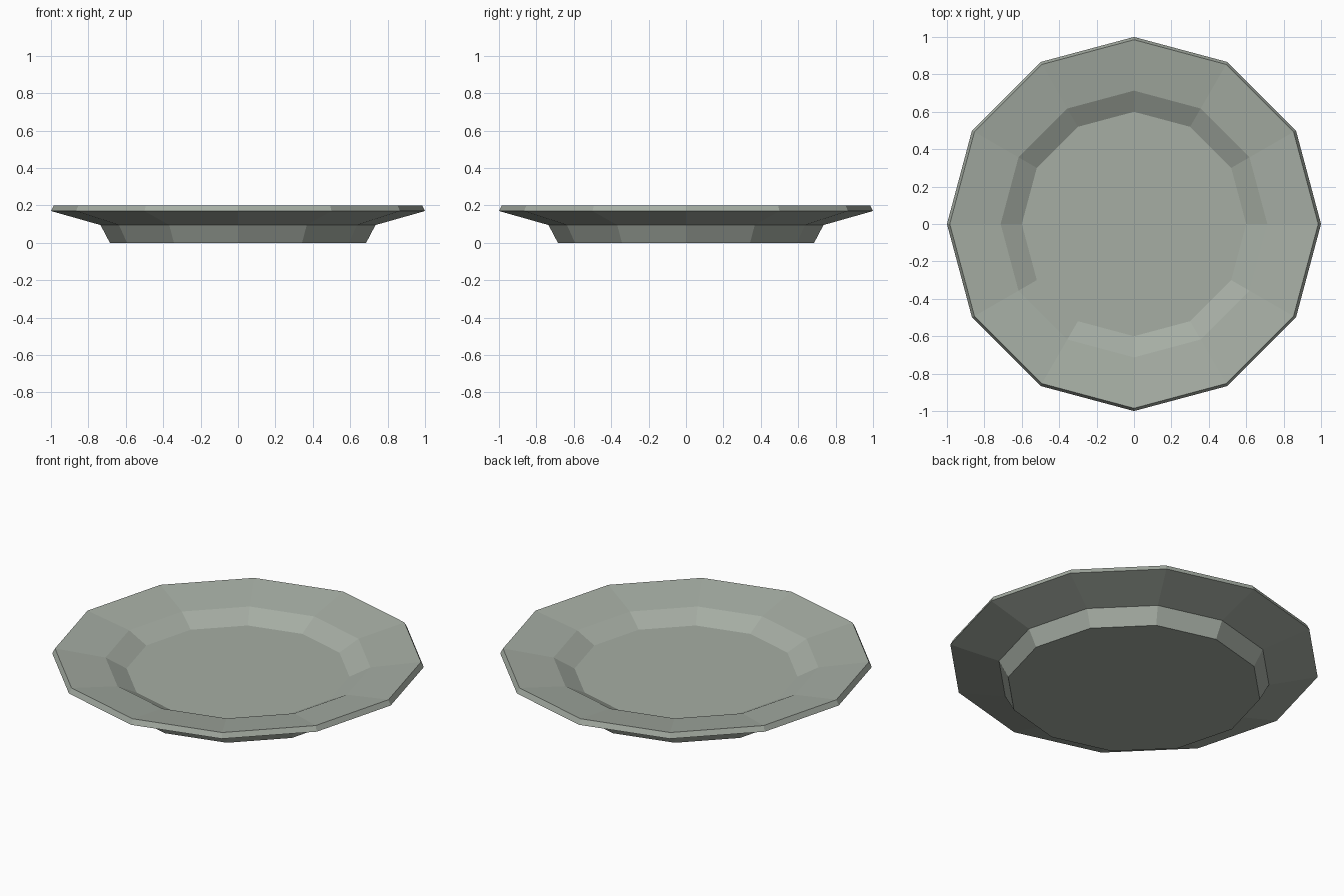
import bpy, bmesh, math

if "Cube" in bpy.data.objects:
    bpy.data.objects.remove(bpy.data.objects["Cube"])

SIDES = 12

# Single flat glaze colour
glaze = bpy.data.materials.new("grey_green_glaze")
glaze.diffuse_color = (0.38, 0.42, 0.37, 1.0)
glaze.use_nodes = True
glaze.node_tree.nodes["Principled BSDF"].inputs["Base Color"].default_value = glaze.diffuse_color

# Plate profile (radius, height) from the underside, round the rim, to the well
profile = [(0.685, 0.0), (0.735, 0.095), (1.0, 0.17), (0.985, 0.2),
           (0.713, 0.157), (0.6, 0.097)]

bm = bmesh.new()
rings = []
for r, z in profile:
    rings.append([bm.verts.new((r * math.cos(i * math.tau / SIDES),
                                r * math.sin(i * math.tau / SIDES), z))
                  for i in range(SIDES)])

# Walls between neighbouring rings
for lower, upper in zip(rings, rings[1:]):
    for i in range(SIDES):
        j = (i + 1) % SIDES
        bm.faces.new((lower[i], lower[j], upper[j], upper[i]))

# Flat base and flat well floor
bm.faces.new(rings[0][::-1])
bm.faces.new(rings[-1])

mesh = bpy.data.meshes.new("plate")
bm.to_mesh(mesh)
bm.free()
mesh.materials.append(glaze)
plate = bpy.data.objects.new("plate", mesh)
bpy.context.collection.objects.link(plate)
